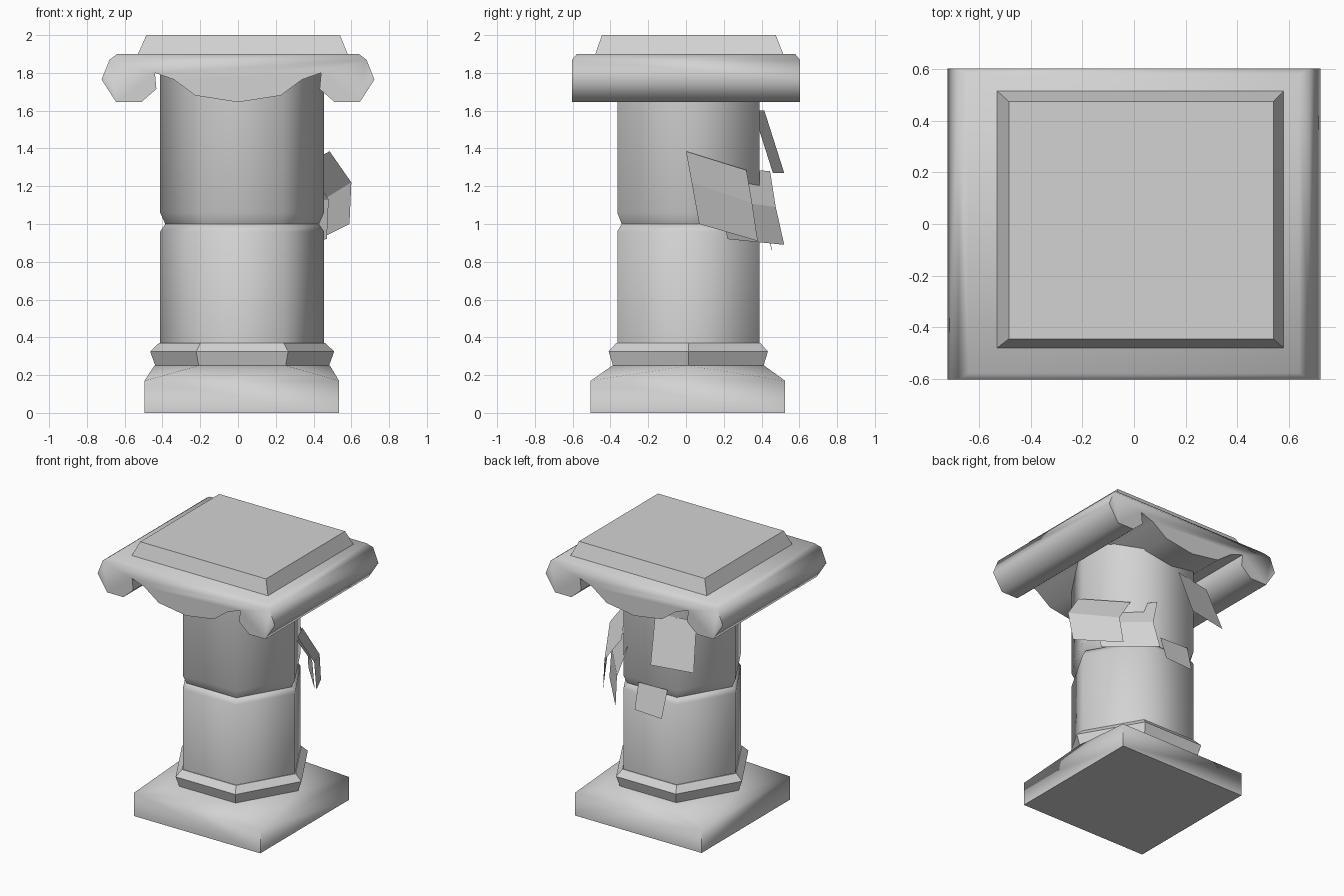
import bpy, bmesh, math
from mathutils import Vector

if "Cube" in bpy.data.objects:
    bpy.data.objects.remove(bpy.data.objects["Cube"], do_unlink=True)

CX, CY = 0.022, 0.012  # axis of the column

stone = bpy.data.materials.new("grey stone")
stone.use_nodes = True
COLOUR = (0.65, 0.65, 0.65, 1)
stone.diffuse_color = COLOUR
stone.node_tree.nodes["Principled BSDF"].inputs["Base Color"].default_value = COLOUR


def finish(name, bm, angle=None):
    """Turn a bmesh into an object with the stone material."""
    bmesh.ops.recalc_face_normals(bm, faces=bm.faces)
    mesh = bpy.data.meshes.new(name)
    bm.to_mesh(mesh)
    bm.free()
    mesh.materials.append(stone)
    ob = bpy.data.objects.new(name, mesh)
    bpy.context.collection.objects.link(ob)
    if angle:
        bpy.ops.object.select_all(action='DESELECT')
        ob.select_set(True)
        bpy.context.view_layer.objects.active = ob
        bpy.ops.object.shade_smooth_by_angle(angle=math.radians(angle))
    return ob


def hex_ring(r, z):
    return [Vector((CX + r * math.cos(i * math.pi / 3),
                    CY + r * math.sin(i * math.pi / 3), z)) for i in range(6)]


def rect_ring(x0, x1, y0, y1, z):
    return [Vector(p) for p in ((x0, y0, z), (x1, y0, z), (x1, y1, z), (x0, y1, z))]


def loft(name, rings, angle=None):
    """Closed solid through rings that share a point count."""
    bm = bmesh.new()
    vs = [[bm.verts.new(p) for p in ring] for ring in rings]
    n = len(vs[0])
    for a, b in zip(vs, vs[1:]):
        for i in range(n):
            j = (i + 1) % n
            bm.faces.new((a[i], a[j], b[j], b[i]))
    bm.faces.new(vs[0])
    bm.faces.new(vs[-1])
    return finish(name, bm, angle)


def sheet(name, rows):
    """Thin open strip through rows of two points."""
    bm = bmesh.new()
    vs = [[bm.verts.new(p) for p in row] for row in rows]
    for a, b in zip(vs, vs[1:]):
        bm.faces.new((a[0], a[1], b[1], b[0]))
    return finish(name, bm)


# Plinth: square block blending up into a hexagon
bm = bmesh.new()
for p in (rect_ring(-0.495, 0.535, -0.505, 0.525, 0)
          + rect_ring(-0.495, 0.535, -0.505, 0.525, 0.17) + hex_ring(0.465, 0.25)):
    bm.verts.new(p)
bmesh.ops.convex_hull(bm, input=bm.verts[:])
bmesh.ops.dissolve_limit(bm, angle_limit=0.01, verts=bm.verts[:], edges=bm.edges[:])
finish("plinth", bm, 65)

# Hexagonal shaft in two drums with a groove between them
loft("base_ring", [hex_ring(0.46, 0.25), hex_ring(0.487, 0.325), hex_ring(0.44, 0.37)], 30)
loft("lower_drum", [hex_ring(r, z) for r, z in ((0.434, 0.36), (0.434, 0.96), (0.407, 1.0))], 65)
loft("upper_drum", [hex_ring(r, z) for r, z in ((0.407, 1.0), (0.434, 1.06), (0.434, 1.8))], 65)

# Scrolled capital: a half profile mirrored, then run front to back
half = [(0.68, 1.87), (0.722, 1.765), (0.645, 1.645), (0.512, 1.645), (0.432, 1.715),
        (0.44, 1.8), (0.34, 1.765), (0.225, 1.68)]
profile = half + [(0, 1.645)] + [(-x, z) for x, z in reversed(half)]
bm = bmesh.new()
front = [bm.verts.new((x, -0.603, z)) for x, z in profile]
back = [bm.verts.new((x, 0.603, z)) for x, z in profile]
for i in range(len(profile) - 1):
    bm.faces.new((front[i], front[i + 1], back[i + 1], back[i]))
bm.faces.new(front)
bm.faces.new(back)
# Bevelled upper edge
low = [front[-1], front[0], back[0], back[-1]]
top = [bm.verts.new(p) for p in rect_ring(-0.64, 0.64, -0.578, 0.578, 1.9)]
for i in range(4):
    j = (i + 1) % 4
    bm.faces.new((low[i], low[j], top[j], top[i]))
bm.faces.new(top)
finish("capital", bm, 62)

# Tapered slab on top
loft("top_slab", [rect_ring(-0.53, 0.58, -0.48, 0.515, 1.9),
                  rect_ring(-0.485, 0.54, -0.445, 0.475, 2.0)])

# Loose strips hanging off the side and back of the shaft
sheet("side_strip_outer", [((0.485, 0.0, 1.385), (0.30, 0.32, 1.285)),
                           ((0.60, 0.03, 1.22), (0.42, 0.35, 1.11)),
                           ((0.59, 0.07, 1.0), (0.41, 0.38, 0.91))])
sheet("side_strip_inner", [((0.36, 0.14, 1.30), (0.17, 0.445, 1.28)),
                           ((0.48, 0.18, 1.13), (0.23, 0.475, 1.09)),
                           ((0.47, 0.22, 0.92), (0.21, 0.52, 0.89))])
sheet("back_strip_upper", [((-0.04, 0.415, 1.60), (-0.335, 0.355, 1.60)),
                           ((-0.075, 0.52, 1.27), (-0.385, 0.46, 1.27))])
sheet("back_strip_lower", [((0.107, 0.40, 1.05), (-0.13, 0.40, 1.055)),
                           ((0.10, 0.455, 0.87), (-0.12, 0.455, 0.86))])
